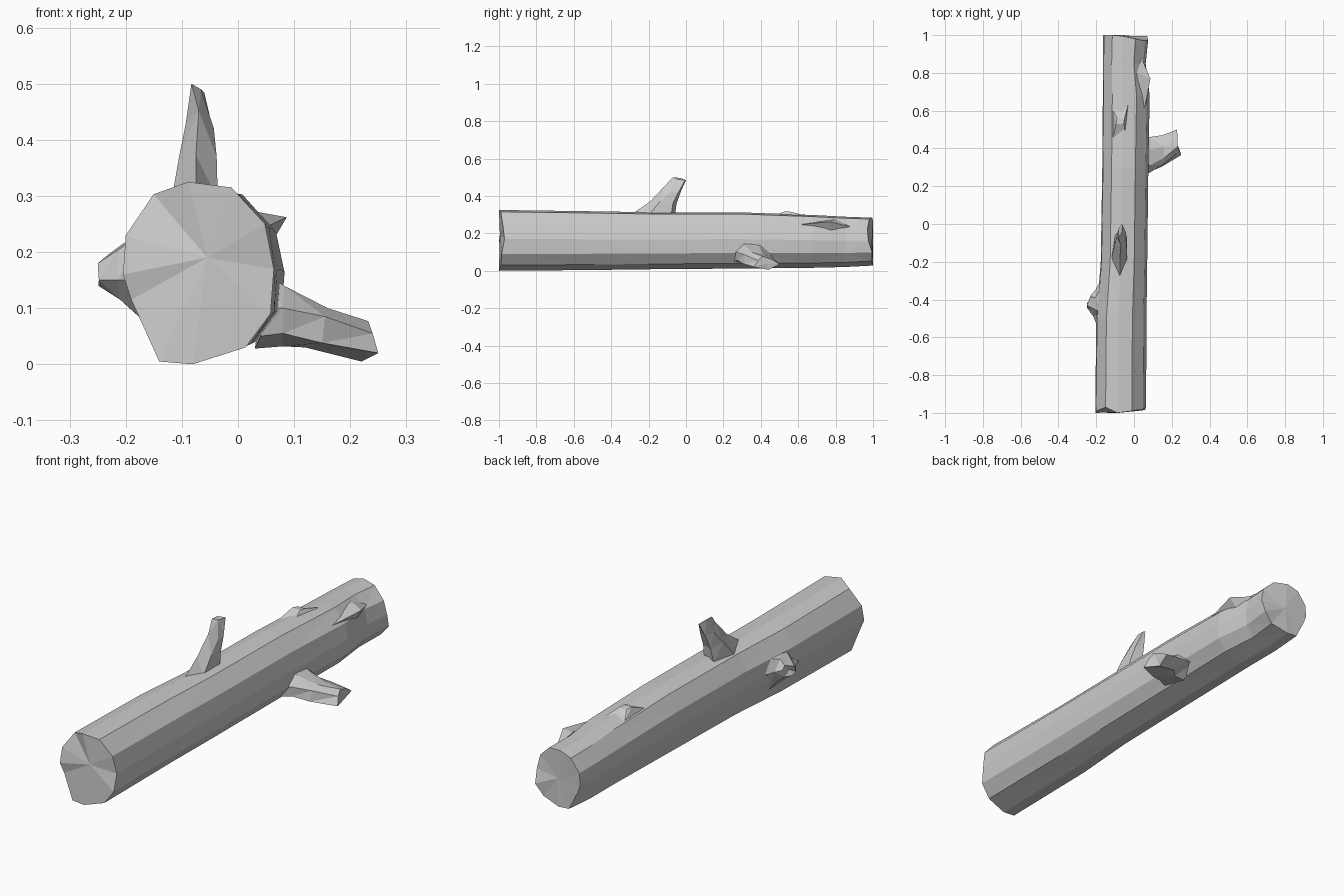
import bpy, bmesh


def loft(name, rings, start_tip=None, end_tip=None):
    """Skin flat-faced quads between rings; close the ends with a fan or a polygon."""
    bm = bmesh.new()
    loops = [[bm.verts.new(p) for p in ring] for ring in rings]
    n = len(loops[0])
    for a, b in zip(loops, loops[1:]):
        for i in range(n):
            j = (i + 1) % n
            bm.faces.new((a[i], a[j], b[j], b[i]))
    for loop, tip in ((loops[0], start_tip), (loops[-1], end_tip)):
        if tip:
            c = bm.verts.new(tip)
            for i in range(n):
                bm.faces.new((loop[i], loop[(i + 1) % n], c))
        else:
            bm.faces.new(loop)
    bmesh.ops.triangulate(bm, faces=bm.faces[:])
    bmesh.ops.recalc_face_normals(bm, faces=bm.faces[:])
    me = bpy.data.meshes.new(name)
    bm.to_mesh(me)
    bm.free()
    ob = bpy.data.objects.new(name, me)
    bpy.context.collection.objects.link(ob)
    return ob


# Trunk: one irregular cross-section (x, z) fitted to a box at each station
profile = [(-.14, .005), (-.08, 0), (.015, .03), (.06, .09), (.066, .17), (.05, .25),
           (-.01, .315), (-.088, .325), (-.15, .303), (-.2, .23), (-.205, .16), (-.19, .115)]
# y, x min, x max, z min, z max
stations = [(-1, -.205, .064, 0, .325), (-.5, -.2, .066, .004, .318),
            (-.2, -.176, .07, .008, .313), (.3, -.168, .076, .012, .312),
            (.68, -.165, .083, .016, .298), (.85, -.164, .062, .02, .289),
            (1, -.163, .075, .028, .284)]
# Ragged end rims, as inset along y
front_rim = [0, 0, .01, .015, .03, .02, .01, 0, .03, .01, 0, .01]
back_rim = [0, 0, .01, .005, .025, .03, .02, .005, 0, 0, 0, 0]
rings = []
for k, (y, x0, x1, z0, z1) in enumerate(stations):
    ring = []
    for i, (px, pz) in enumerate(profile):
        dy = front_rim[i] if k == 0 else -back_rim[i] if k == len(stations) - 1 else 0
        ring.append((x0 + (px + .205) / .271 * (x1 - x0), y + dy, z0 + pz / .325 * (z1 - z0)))
    rings.append(ring)
loft("trunk", rings, (-.055, -.995, .19), (-.045, .995, .155))

# Upright branch leaning back
loft("top_branch", [
    [(-.075, -.30, .295), (-.036, -.2, .295), (-.036, -.08, .295), (-.1, -.06, .295), (-.118, -.18, .295)],
    [(-.075, -.19, .372), (-.038, -.14, .37), (-.038, -.07, .36), (-.09, -.05, .36), (-.105, -.12, .37)],
    [(-.07, -.115, .452), (-.043, -.085, .42), (-.045, -.04, .42), (-.08, -.025, .43), (-.093, -.07, .43)],
    [(-.083, -.07, .5), (-.066, -.05, .49), (-.06, -.005, .484), (-.066, 0, .484), (-.083, -.03, .496)]])

# Side branch drooping to the ground
loft("side_branch", [
    [(.04, .26, .05), (.04, .25, .1), (.05, .31, .16), (.05, .41, .145), (.04, .46, .08), (.03, .38, .028)],
    [(.08, .275, .055), (.08, .27, .1), (.082, .31, .14), (.085, .39, .132), (.08, .46, .075), (.08, .38, .032)],
    [(.15, .305, .038), (.155, .315, .085), (.16, .35, .1), (.16, .41, .092), (.15, .47, .065), (.12, .42, .03)],
    [(.25, .365, .02), (.24, .385, .055), (.232, .41, .077), (.23, .46, .06), (.228, .5, .035), (.22, .44, .005)]],
    end_tip=(.228, .43, .04))

# Short broken stub on the left
loft("left_stub", [
    [(-.165, -.62, .15), (-.17, -.47, .235), (-.15, -.3, .24), (-.15, -.25, .16), (-.16, -.38, .07), (-.17, -.5, .08)],
    [(-.215, -.49, .15), (-.212, -.45, .205), (-.205, -.39, .215), (-.205, -.35, .17), (-.205, -.38, .12), (-.21, -.45, .115)],
    [(-.248, -.445, .15), (-.25, -.43, .18), (-.232, -.385, .195), (-.228, -.375, .175), (-.23, -.39, .14), (-.249, -.42, .14)]],
    end_tip=(-.235, -.415, .165))

# Small knots on top and on the right
loft("top_knot", [
    [(-.11, .46, .29), (-.04, .46, .29), (-.02, .68, .285), (-.11, .6, .285)],
    [(-.095, .53, .318), (-.055, .53, .318), (-.05, .56, .315), (-.09, .56, .314)]])
loft("right_knot", [
    [(.04, .53, .24), (.05, .78, .2), (.04, .88, .235), (.015, .8, .275)]],
    end_tip=(.087, .77, .262))
